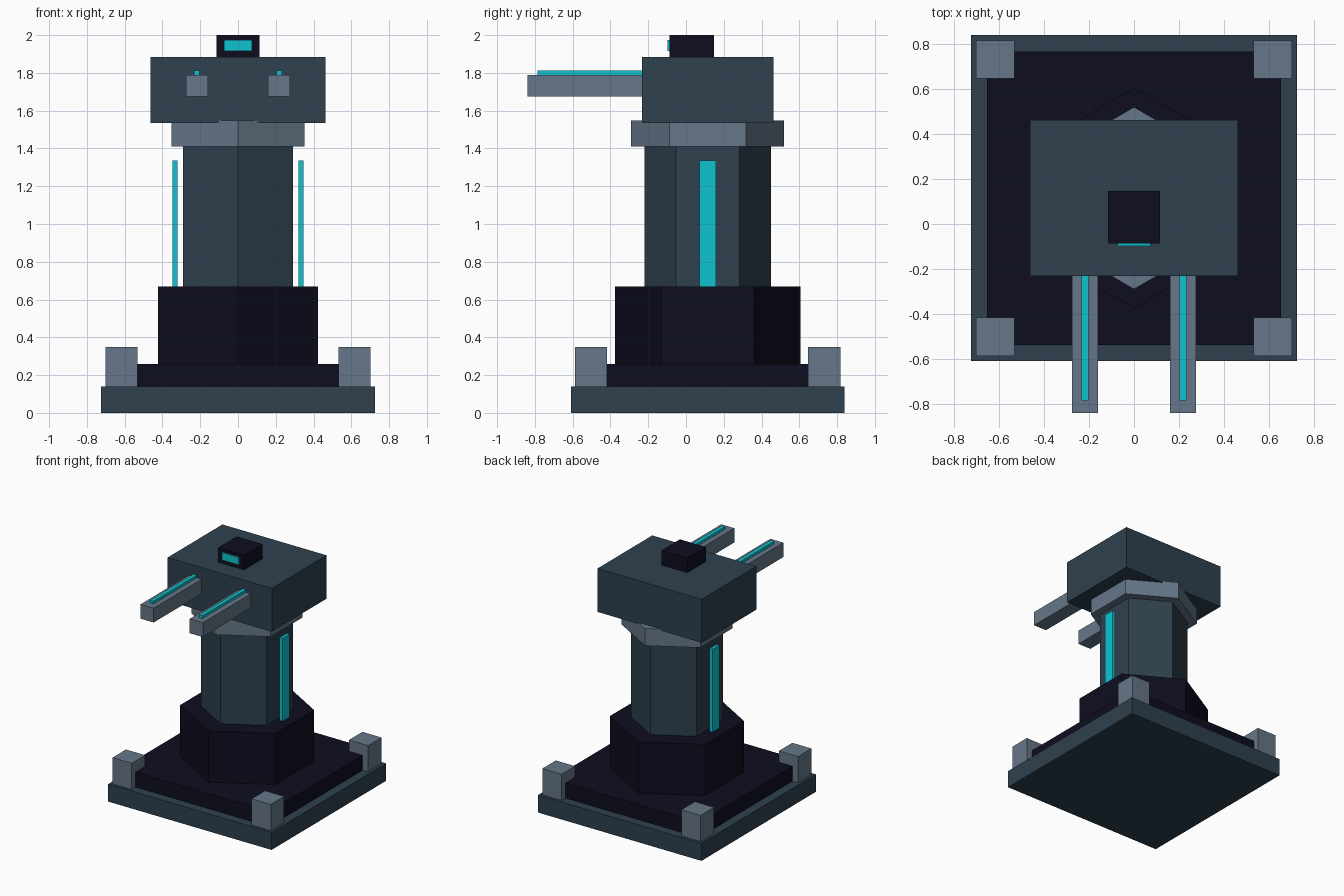
import bpy
import math

if "Cube" in bpy.data.objects:
    bpy.data.objects.remove(bpy.data.objects["Cube"])

CY = 0.115  # tower axis in y; the barrels reach forward of it


def material(name, srgb):
    m = bpy.data.materials.new(name)
    lin = [((c / 255 + 0.055) / 1.055) ** 2.4 if c > 10 else c / 255 / 12.92 for c in srgb]
    m.diffuse_color = (*lin, 1)
    m.use_nodes = True
    m.node_tree.nodes["Principled BSDF"].inputs["Base Color"].default_value = m.diffuse_color
    return m


SLATE = material("dark_slate", (46, 65, 78))
NAVY = material("navy_black", (13, 13, 31))
STEEL = material("steel_grey", (101, 118, 136))
CYAN = material("glow_cyan", (15, 196, 208))


def box(name, mat, x, y, z):
    """Box from (min, max) ranges on each axis."""
    bpy.ops.mesh.primitive_cube_add(size=1, location=[(a + b) / 2 for a, b in (x, y, z)])
    ob = bpy.context.object
    ob.scale = [b - a for a, b in (x, y, z)]
    bpy.ops.object.transform_apply(location=False, rotation=False, scale=True)
    ob.name = name
    ob.data.materials.append(mat)
    return ob


def hex_prism(name, mat, radius, z0, z1):
    """Hexagonal prism with corners pointing to the front and back."""
    bpy.ops.mesh.primitive_cylinder_add(vertices=6, radius=radius, depth=z1 - z0,
                                        location=(0, CY, (z0 + z1) / 2))
    ob = bpy.context.object
    ob.name = name
    ob.data.materials.append(mat)
    return ob


# Stepped square base
box("base_plate", SLATE, (-0.725, 0.725), (CY - 0.725, CY + 0.725), (0, 0.14))
box("base_step", NAVY, (-0.653, 0.653), (CY - 0.653, CY + 0.653), (0.14, 0.26))

# Corner blocks
for sx, side in ((-1, "left"), (1, "right")):
    for sy, end in ((-1, "front"), (1, "back")):
        cx, cy = sx * 0.617, CY + sy * 0.617
        box(f"corner_block_{end}_{side}", STEEL, (cx - 0.085, cx + 0.085),
            (cy - 0.085, cy + 0.085), (0.14, 0.35))

# Hexagonal tower
hex_prism("pedestal", NAVY, 0.49, 0.26, 0.67)
hex_prism("column", SLATE, 0.335, 0.67, 1.41)
hex_prism("collar", STEEL, 0.405, 1.41, 1.548)

# Turret head and sensor
box("turret_head", SLATE, (-0.462, 0.462), (CY - 0.347, CY + 0.347), (1.535, 1.883))
box("sensor_box", NAVY, (-0.115, 0.115), (-0.087, 0.147), (1.883, 2.0))
box("sensor_lens", CYAN, (-0.073, 0.073), (-0.097, -0.087), (1.915, 1.975))

# Paired barrels and glowing strips
for s, side in ((-1, "left"), (1, "right")):
    bx = s * 0.218
    box(f"barrel_{side}", STEEL, (bx - 0.058, bx + 0.058), (-0.84, -0.2), (1.675, 1.79))
    box(f"barrel_strip_{side}", CYAN, (bx - 0.015, bx + 0.015), (-0.785, -0.2), (1.79, 1.812))
    px = s * 0.333
    box(f"column_strip_{side}", CYAN, (px - 0.013, px + 0.013),
        (CY - 0.043, CY + 0.043), (0.67, 1.335))
